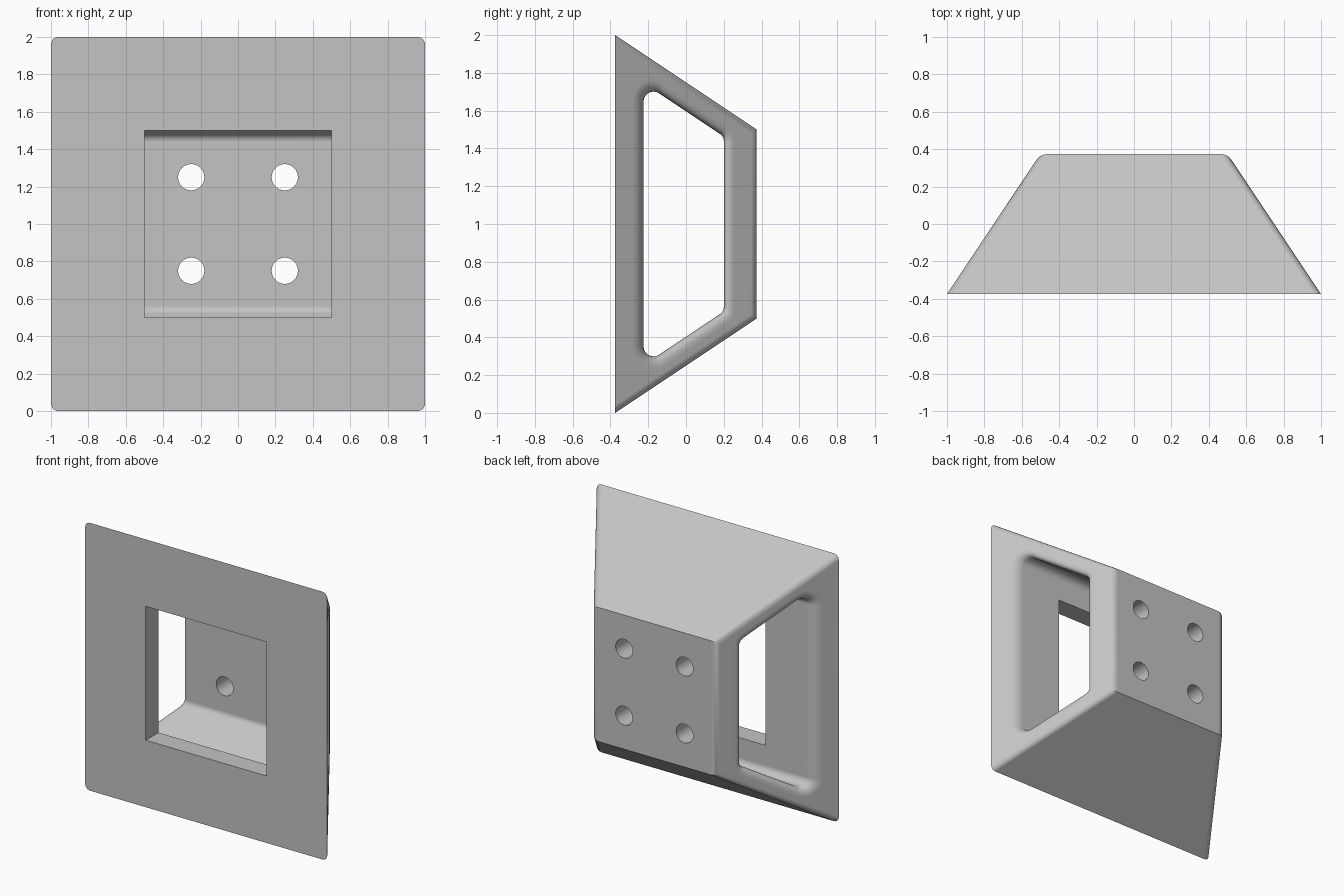
import bpy, bmesh, math
from mathutils import Vector

cube = bpy.data.objects.get("Cube")
if cube:
    bpy.data.objects.remove(cube, do_unlink=True)

DEPTH = 0.375               # half depth of the block
SLOPE = 0.5 / 0.75          # how fast the sides taper toward the back
FILLET = 0.07               # setback of the rounded opening rim

mat = bpy.data.materials.new("plain_grey")
mat.use_nodes = True
grey = (0.55, 0.55, 0.55, 1)
mat.diffuse_color = grey
mat.node_tree.nodes["Principled BSDF"].inputs["Base Color"].default_value = grey


def make_object(name, bm):
    bmesh.ops.recalc_face_normals(bm, faces=bm.faces)
    mesh = bpy.data.meshes.new(name)
    bm.to_mesh(mesh)
    bm.free()
    mesh.materials.append(mat)
    obj = bpy.data.objects.new(name, mesh)
    bpy.context.collection.objects.link(obj)
    return obj


def loft(name, rings):
    """Closed solid through a list of matching rings."""
    bm = bmesh.new()
    loops = [[bm.verts.new(p) for p in ring] for ring in rings]
    for a, b in zip(loops, loops[1:]):
        for i in range(len(a)):
            j = (i + 1) % len(a)
            bm.faces.new((a[i], a[j], b[j], b[i]))
    bm.faces.new(loops[0])
    bm.faces.new(loops[-1])
    return make_object(name, bm)


def rounded_profile(corners, steps=8):
    """Counter-clockwise (y, z, radius) corners to (point, outward normal) pairs."""
    out = []
    for i, (y, z, r) in enumerate(corners):
        p = Vector((y, z))
        d1 = (p - Vector(corners[i - 1][:2])).normalized()
        d2 = (Vector(corners[(i + 1) % len(corners)][:2]) - p).normalized()
        a1 = math.atan2(-d1.x, d1.y)
        turn = math.atan2(d1.x * d2.y - d1.y * d2.x, d1.dot(d2))
        centre = p + (d2 - d1).normalized() * r / math.cos(turn / 2)
        for k in range(steps + 1):
            a = a1 + turn * k / steps
            n = Vector((math.cos(a), math.sin(a)))
            out.append((centre + n * r, n))
    return out


def square(half, y):
    return [(sx * half, y, 1 + sz * half) for sx, sz in ((-1, -1), (1, -1), (1, 1), (-1, 1))]


# Tapered block with its slanted and rear side edges rounded
body = loft("mounting_block", [square(1, -DEPTH), square(0.5, DEPTH)])
bm = bmesh.new()
bm.from_mesh(body.data)
round_edges = []
for e in bm.edges:
    d = e.verts[1].co - e.verts[0].co
    rear_side = e.verts[0].co.y > 0 and e.verts[1].co.y > 0 and abs(d.z) > 0.1
    if abs(d.y) > 0.1 or rear_side:
        round_edges.append(e)
bmesh.ops.bevel(bm, geom=round_edges, offset=0.035, offset_type='OFFSET',
                segments=5, profile=0.5, affect='EDGES')
bm.to_mesh(body.data)
bm.free()

# Sideways tunnel with flared rims
profile = rounded_profile([(-0.225, 0.253, 0.053), (0.2, 0.537, 0.045),
                           (0.2, 1.463, 0.045), (-0.225, 1.747, 0.053)])


def rim_ring(t, lift=0.0):
    ring = []
    out = Vector((1, SLOPE, 0)).normalized()
    for p, n in profile:
        edge = Vector((0.5 + (DEPTH - p.x) * SLOPE, p.x, p.y))
        along = Vector((-SLOPE * n.x, n.x, n.y)).normalized()
        inward = Vector((-1, 0, 0))
        ring.append(edge + FILLET * ((1 - t) ** 2 * inward + t ** 2 * along) + out * lift)
    return ring


STEPS = 10
half = [rim_ring(1, 0.1)] + [rim_ring(1 - k / STEPS) for k in range(STEPS + 1)]
mirrored = [[Vector((-v.x, v.y, v.z)) for v in ring] for ring in reversed(half)]
cutters = [loft("tunnel_cutter", half + mirrored)]

# Square window in the front plate
cutters.append(loft("window_cutter", [square(0.5, -0.6), square(0.5, -0.1)]))

# Four bolt holes through the back wall
for x in (-0.25, 0.25):
    for z in (0.75, 1.25):
        circle = [(x + 0.07 * math.cos(a), z + 0.07 * math.sin(a))
                  for a in (math.tau * k / 48 for k in range(48))]
        cutters.append(loft("bolt_hole_cutter",
                            [[(cx, y, cz) for cx, cz in circle] for y in (0.1, 0.5)]))

# Cut everything out of the block
bpy.ops.object.select_all(action='DESELECT')
bpy.context.view_layer.objects.active = body
body.select_set(True)
for cutter in cutters:
    cutter.hide_render = True
    mod = body.modifiers.new("cut", 'BOOLEAN')
    mod.operation = 'DIFFERENCE'
    mod.solver = 'EXACT'
    mod.object = cutter
    bpy.ops.object.modifier_apply(modifier=mod.name)
    bpy.data.objects.remove(cutter, do_unlink=True)

# Smooth rounded parts, keep flat faces flat
bpy.ops.object.shade_smooth_by_angle(angle=math.radians(32))
weighted = body.modifiers.new("flat_shading", 'WEIGHTED_NORMAL')
weighted.keep_sharp = True
